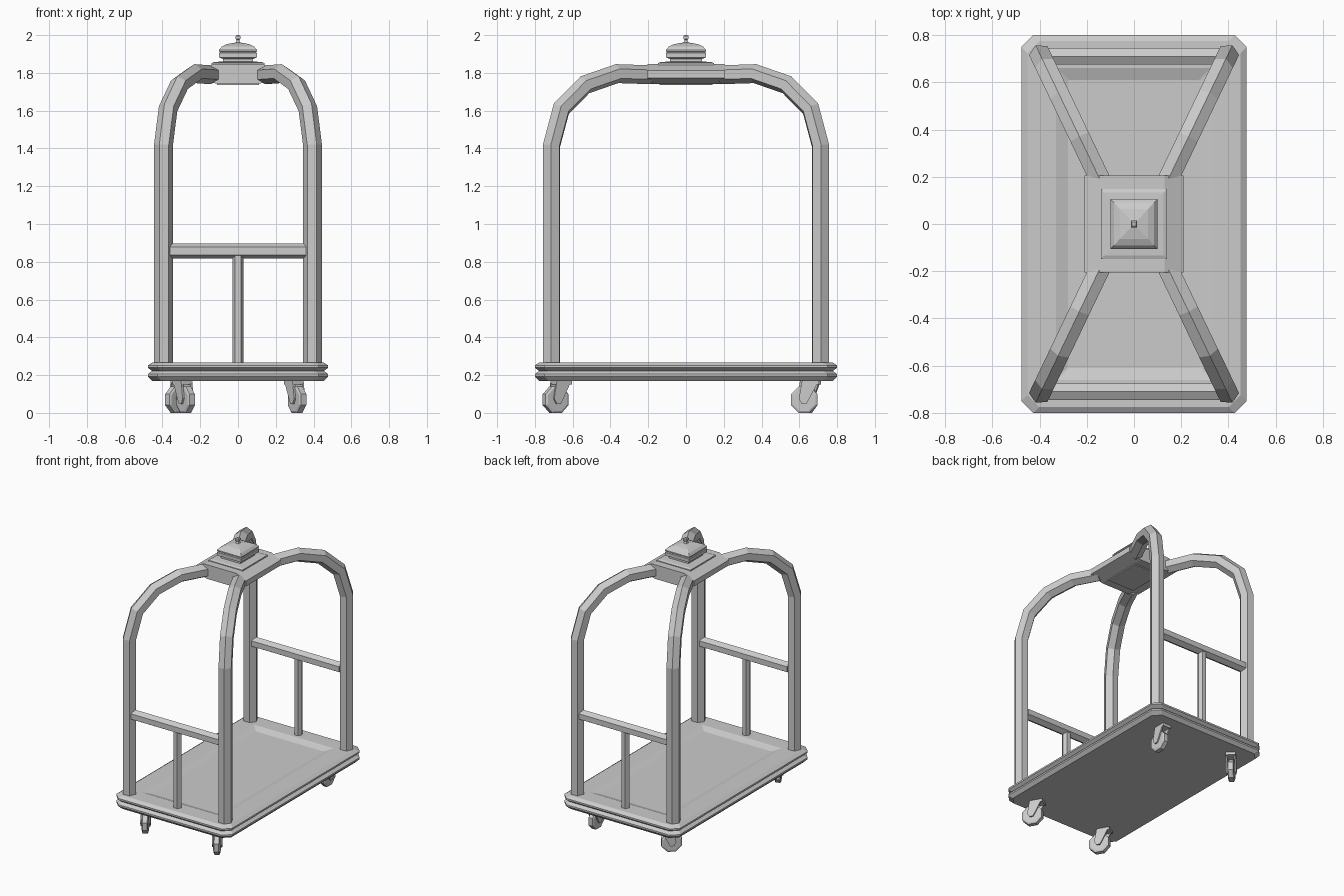
import bpy, bmesh
from math import cos, sin, pi, radians, tan
from mathutils import Vector, Matrix

if "Cube" in bpy.data.objects:
    bpy.data.objects.remove(bpy.data.objects["Cube"])


def loft(name, rings, mirror=(False, False)):
    """Skin a list of equal-length vertex rings and cap both ends."""
    bm = bmesh.new()
    vs = [[bm.verts.new(p) for p in ring] for ring in rings]
    n = len(vs[0])
    for a, b in zip(vs, vs[1:]):
        for i in range(n):
            j = (i + 1) % n
            bm.faces.new((a[i], a[j], b[j], b[i]))
    bm.faces.new(vs[0])
    bm.faces.new(vs[-1])
    bmesh.ops.recalc_face_normals(bm, faces=bm.faces)
    me = bpy.data.meshes.new(name)
    bm.to_mesh(me)
    bm.free()
    ob = bpy.data.objects.new(name, me)
    bpy.context.collection.objects.link(ob)
    if any(mirror):
        m = ob.modifiers.new("Mirror", 'MIRROR')
        m.use_axis = (mirror[0], mirror[1], False)
        m.use_mirror_merge = False
    return ob


def tube(name, path, n, r, mirror):
    """Mitred six-sided tube along a planar path; n is the plane normal."""
    path = [Vector(p) for p in path]
    n = Vector(n).normalized()
    rings = []
    for i, p in enumerate(path):
        t0 = (p - path[max(i - 1, 0)]).normalized() if i else (path[1] - p).normalized()
        t1 = (path[i + 1] - p).normalized() if i < len(path) - 1 else t0
        t = (t0 + t1).normalized()
        b = n.cross(t) / max(t.dot(t0), 0.5)
        rings.append([p + r * (cos(k * pi / 3) * b + sin(k * pi / 3) * n) for k in range(6)])
    return loft(name, rings, mirror)


def rect(x, y, z, c):
    """Rectangle ring with chamfered corners."""
    return [(x, y - c, z), (x - c, y, z), (c - x, y, z), (-x, y - c, z),
            (-x, c - y, z), (c - x, -y, z), (x - c, -y, z), (x, c - y, z)]


def square(x, y, z):
    return [(x, y, z), (-x, y, z), (-x, -y, z), (x, -y, z)]


# platform with grooved bumper edge and recessed deck
edge = [(.17, .022), (.193, 0), (.205, 0), (.222, .022), (.239, 0), (.251, 0), (.268, .025)]
rings = [rect(.477 - d, .8 - d, z, .05) for z, d in edge]
rings += [rect(.33, .66, .268, .005), rect(.28, .61, .25, .005)]
loft("platform", rings)

# four posts curving up to the crown
foot, head = Vector((.395, .712)), Vector((.145, .19))
run = head - foot
profile = [(.712, .26), (.712, 1.415), (.66, 1.61), (.535, 1.737), (.365, 1.796), (.185, 1.79)]
path = []
for y, z in profile:
    q = foot + run * ((foot.y - y) / (foot.y - head.y))
    path.append((q.x, q.y, z))
tube("post", path, (run.y, -run.x, 0), .05, (True, True))

# end rails and their centre supports
tube("end_rail", [(-.36, .71, .857), (.36, .71, .857)], (0, 1, 0), .04, (False, True))
tube("rail_support", [(0, .71, .26), (0, .71, .84)], (0, 1, 0), .03, (False, True))

# crown plate
section = [(.11, 1.742), (.21, 1.772), (.21, 1.812), (.13, 1.847),
           (-.13, 1.847), (-.21, 1.812), (-.21, 1.772), (-.11, 1.742)]
loft("crown_plate", [[(x, y, z) for x, z in section] for y in (-.205, .205)])
loft("crown_underside", [square(.11, .14, 1.735), square(.11, .14, 1.76)])

# stepped square finial
steps = [(.14, 1.84), (.14, 1.852), (.125, 1.858), (.08, 1.86), (.08, 1.874), (.1, 1.882),
         (.1, 1.906), (.094, 1.91), (.1, 1.914), (.1, 1.922), (.085, 1.94), (.06, 1.952),
         (.012, 1.961), (.008, 1.975), (.013, 1.98), (.013, 1.995), (.008, 2.0)]
loft("finial", [square(s, s * 1.06, z) for s, z in steps])


# swivelling casters: wheel, forks and top mount, rolling direction = local y
def caster(name, x, y, turn, trail):
    M = Matrix.Translation((x, y, 0)) @ Matrix.Rotation(radians(turn), 4, 'Z')
    R = .07 / cos(pi / 8)

    def octagon(cx, r):
        return [M @ Vector((cx, trail + r * cos(k * pi / 4 + pi / 8),
                            .07 + r * sin(k * pi / 4 + pi / 8))) for k in range(8)]

    loft(name + "_wheel", [octagon(-.022, R * .85), octagon(-.016, R),
                           octagon(.016, R), octagon(.022, R * .85)])
    s = 1 if trail > 0 else -1
    fork = [(-.045 * s, .175), (.045 * s, .175), (trail + .028 * s, .075),
            (trail + .012 * s, .048), (trail - .012 * s, .048), (trail - .028 * s, .075)]
    for side in (-1, 1):
        loft(name + "_fork", [[M @ Vector((side * w, a, b)) for a, b in fork]
                              for w in (.024, .034)])
    loft(name + "_mount", [[M @ Vector(p) for p in square(.034, .045, z)] for z in (.15, .175)])


caster("front_left_caster", -.295, -.66, 30, -.035)
caster("front_right_caster", .295, -.66, 30, -.035)
caster("back_right_caster", .30, .66, 0, -.035)
caster("back_left_caster", -.30, .66, -45, -.035)
